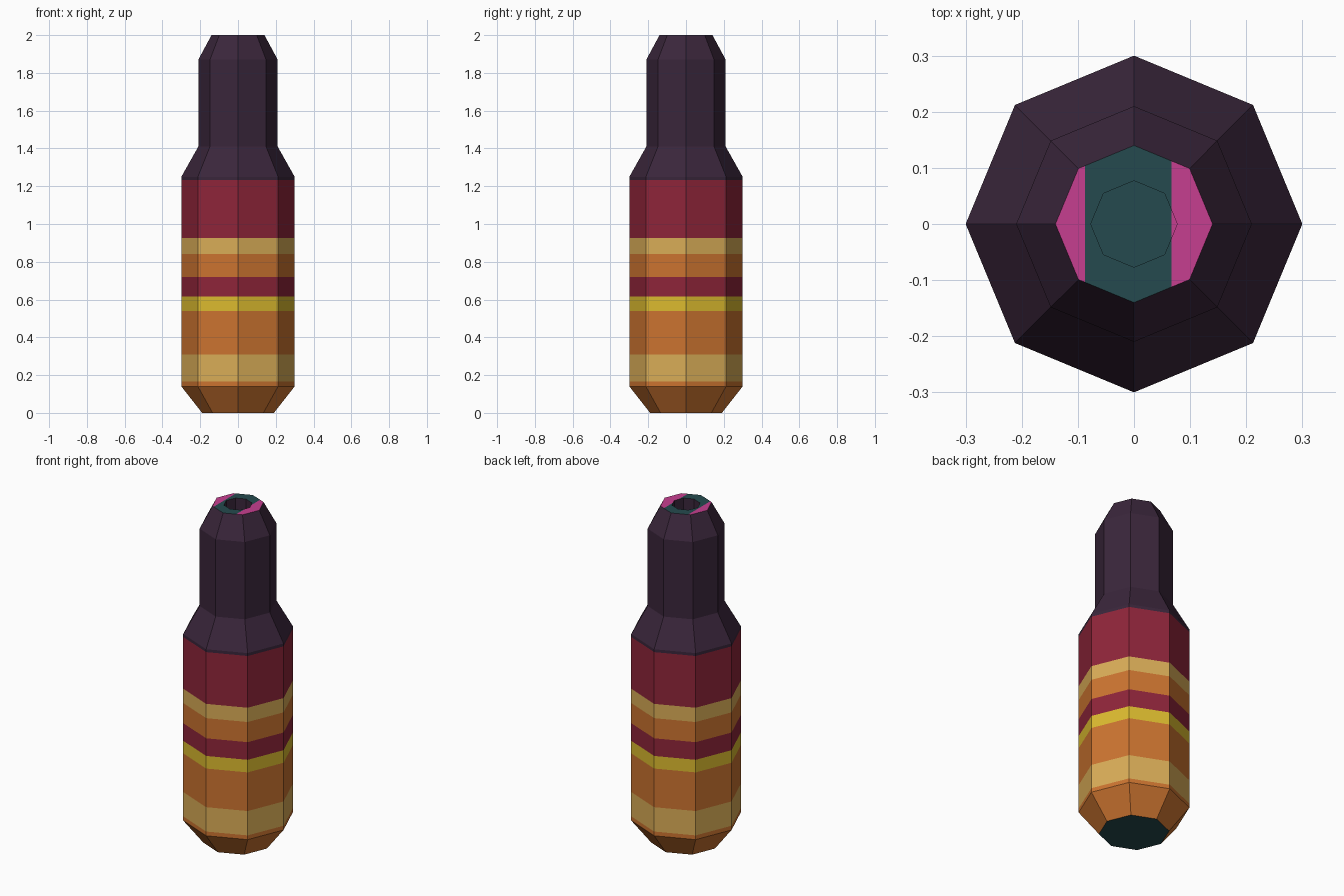
import bpy, bmesh, math

if "Cube" in bpy.data.objects:
    bpy.data.objects.remove(bpy.data.objects["Cube"])

def linear(hex_code):
    out = []
    for i in (0, 2, 4):
        c = int(hex_code[i:i + 2], 16) / 255
        out.append(c / 12.92 if c <= 0.04045 else ((c + 0.055) / 1.055) ** 2.4)
    return (*out, 1.0)

COLOURS = {"orange": "CC7430", "tan": "DAAD57", "yellow": "DCBB2F", "maroon": "8F253A",
           "dark_plum": "3A263B", "dark_teal": "254A4E", "pink": "C63F90"}
NAMES = list(COLOURS)

# Painted bands: upper height, colour
BANDS = [(0.165, "orange"), (0.31, "tan"), (0.54, "orange"), (0.615, "yellow"),
         (0.72, "maroon"), (0.84, "orange"), (0.925, "tan"), (1.233, "maroon"),
         (3.0, "dark_plum")]
# Outer profile (radius, z), then rim and mouth recess
OUTER = [(0.19, 0), (0.30, 0.14), (0.30, 1.25), (0.21, 1.41), (0.21, 1.87), (0.14, 2.0)]
MOUTH = [(0.077, 2.0), (0.077, 1.87)]
PINK_X = (-0.087, 0.067)

bm = bmesh.new()

def ring(r, z, n=8):
    return [bm.verts.new((r * math.cos(math.tau * i / n), r * math.sin(math.tau * i / n), z))
            for i in range(n)]

# Eight-sided bottle shell with base and mouth floor
rings = [ring(r, z) for r, z in OUTER + MOUTH]
for a, b in zip(rings, rings[1:]):
    for i in range(8):
        j = (i + 1) % 8
        bm.faces.new((a[i], a[j], b[j], b[i]))
bm.faces.new(rings[0][::-1])
bm.faces.new(rings[-1])

def cut(faces, co, no):
    geom = set(faces) | {e for f in faces for e in f.edges} | {v for f in faces for v in f.verts}
    bmesh.ops.bisect_plane(bm, geom=list(geom), dist=1e-5, plane_co=co, plane_no=no)

# Cut the stripes into the body, and the pink sides into the rim
for z, _ in BANDS[:-1]:
    cut(bm.faces[:], (0, 0, z), (0, 0, 1))
bm.normal_update()
for x in PINK_X:
    cut([f for f in bm.faces if f.normal.z > 0.9], (x, 0, 0), (1, 0, 0))
bm.normal_update()

# Colour by direction and height
for f in bm.faces:
    c = f.calc_center_median()
    if f.normal.z > 0.9:
        name = "dark_teal" if PINK_X[0] < c.x < PINK_X[1] else "pink"
    elif f.normal.z < -0.9:
        name = "dark_teal"
    else:
        name = next(n for top, n in BANDS if c.z < top)
    f.material_index = NAMES.index(name)

mesh = bpy.data.meshes.new("bottle")
bm.to_mesh(mesh)
bm.free()
for n in NAMES:
    m = bpy.data.materials.new(n)
    m.diffuse_color = linear(COLOURS[n])
    m.use_nodes = True
    m.node_tree.nodes["Principled BSDF"].inputs["Base Color"].default_value = m.diffuse_color
    mesh.materials.append(m)
bpy.context.collection.objects.link(bpy.data.objects.new("bottle", mesh))
